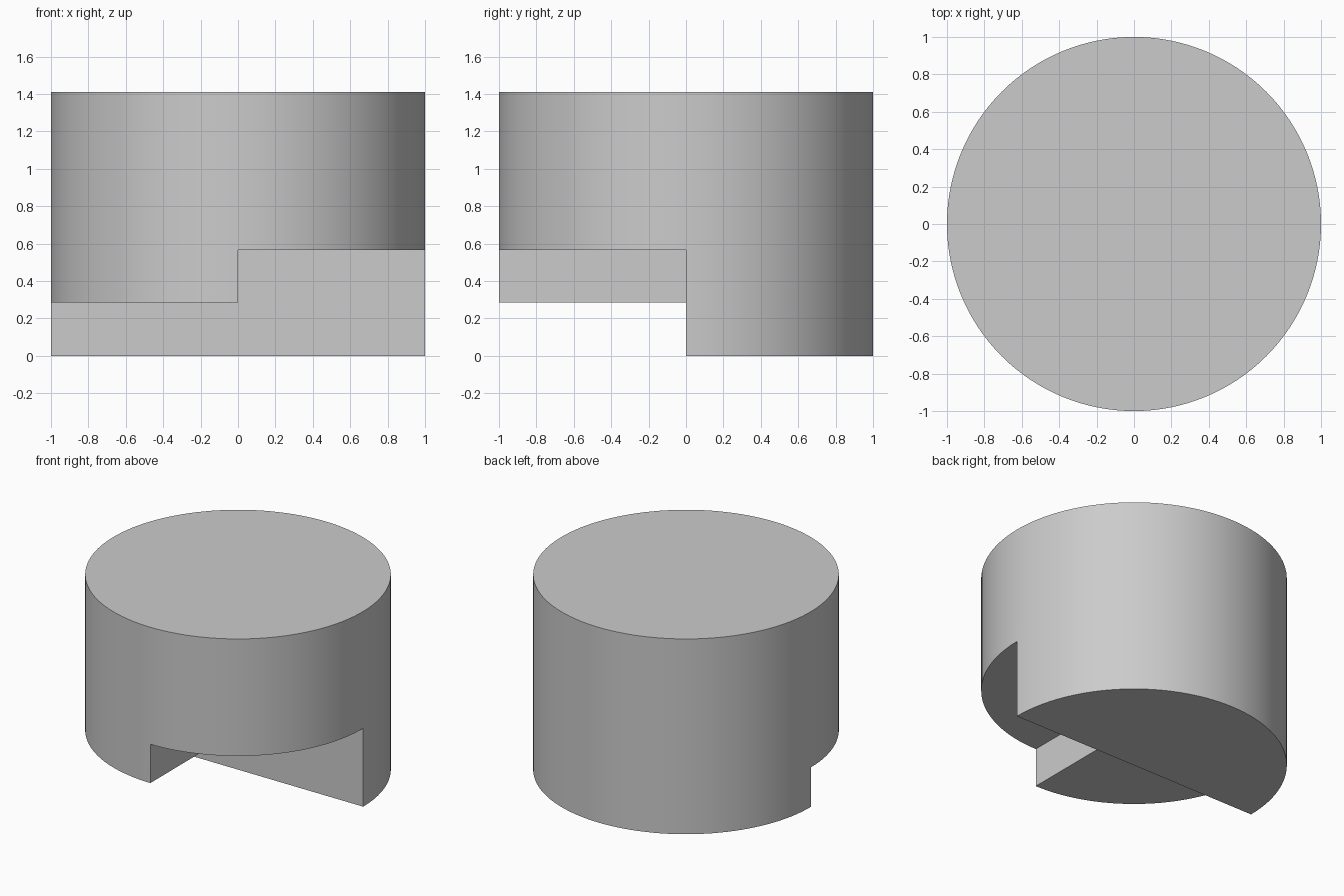
import bpy, bmesh, math

if "Cube" in bpy.data.objects:
    bpy.data.objects.remove(bpy.data.objects["Cube"])

RADIUS, HEIGHT = 1.0, 1.41
LOW_STEP, HIGH_STEP = 0.285, 0.565

# Main round body
bpy.ops.mesh.primitive_cylinder_add(vertices=128, radius=RADIUS, depth=HEIGHT,
                                    location=(0, 0, HEIGHT / 2))
body = bpy.context.object
body.name = "stepped_cylinder"

# Stepped cutter: profile in x/z, extruded forward from the centre plane
profile = [(-1.5, -0.5), (1.5, -0.5), (1.5, HIGH_STEP),
           (0, HIGH_STEP), (0, LOW_STEP), (-1.5, LOW_STEP)]
bm = bmesh.new()
face = bm.faces.new([bm.verts.new((x, 0, z)) for x, z in profile])
ext = bmesh.ops.extrude_face_region(bm, geom=[face])
moved = [g for g in ext["geom"] if isinstance(g, bmesh.types.BMVert)]
bmesh.ops.translate(bm, verts=moved, vec=(0, -1.5, 0))
bmesh.ops.recalc_face_normals(bm, faces=bm.faces)
mesh = bpy.data.meshes.new("step_cutter")
bm.to_mesh(mesh)
bm.free()
cutter = bpy.data.objects.new("step_cutter", mesh)
cutter.hide_render = True
bpy.context.collection.objects.link(cutter)

# Cut the steps out of the underside, then discard the cutter
cut = body.modifiers.new("step_cut", "BOOLEAN")
cut.operation = "DIFFERENCE"
cut.solver = "EXACT"
cut.object = cutter
bpy.ops.object.select_all(action="DESELECT")
body.select_set(True)
bpy.context.view_layer.objects.active = body
bpy.ops.object.modifier_apply(modifier=cut.name)
bpy.data.objects.remove(cutter)

# Smooth wall with crisp rims and steps
bpy.ops.object.shade_smooth_by_angle(angle=math.radians(30))
